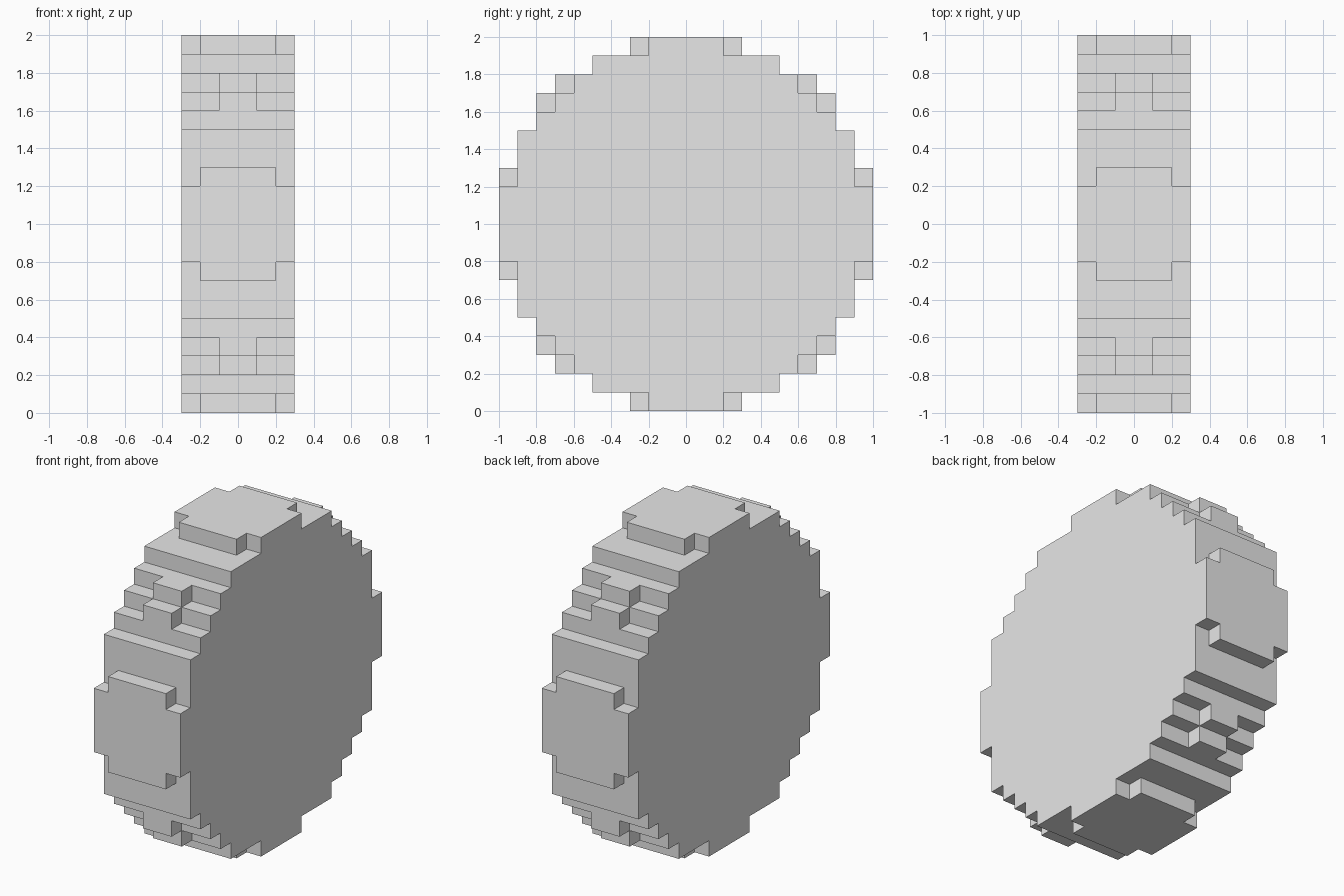
import bpy
import bmesh
import math
from mathutils import Vector

if "Cube" in bpy.data.objects:
    bpy.data.objects.remove(bpy.data.objects["Cube"], do_unlink=True)

CELL = 0.1

grey = bpy.data.materials.new("plain_grey")
grey.use_nodes = True
colour = (0.8, 0.8, 0.8, 1)
grey.diffuse_color = colour
grey.node_tree.nodes["Principled BSDF"].inputs["Base Color"].default_value = colour

# Half-lengths of the stepped disc, in cells, from the middle row outwards
rim = [10, 10, 9, 9, 9, 8, 7, 6, 5, 2]
# Pads on the four sides get a lip, narrower than the wheel
padded = rim[:]
padded[2], padded[9] = 10, 3
# The diagonals get a narrow stepped stud
studded = padded[:]
studded[6], studded[7] = 8, 7
slices = [studded, padded, rim]


def mirrored(i):
    """Cell index counted outwards from the centre."""
    return i if i >= 0 else -i - 1


cells = {(x, y, z)
         for x in range(-3, 3) for y in range(-10, 10) for z in range(-10, 10)
         if mirrored(y) < slices[mirrored(x)][mirrored(z)]}

# Outer skin of the blocks, then merge flat areas into single faces
bm = bmesh.new()
corners = {}


def corner(p):
    key = tuple(round(c) for c in p)
    if key not in corners:
        corners[key] = bm.verts.new((key[0] * CELL, key[1] * CELL, (key[2] + 10) * CELL))
    return corners[key]


for cell in sorted(cells):
    for axis in range(3):
        for side in (-1, 1):
            normal = Vector((0, 0, 0))
            normal[axis] = side
            if tuple(int(a + b) for a, b in zip(cell, normal)) in cells:
                continue
            u = Vector((0, 0, 0))
            u[(axis + 1) % 3] = 0.5
            v = normal.cross(u)
            mid = Vector(cell) + Vector((0.5, 0.5, 0.5)) + normal / 2
            bm.faces.new([corner(mid + d) for d in (-u - v, u - v, u + v, v - u)])

bmesh.ops.dissolve_limit(bm, angle_limit=math.radians(1), verts=bm.verts[:], edges=bm.edges[:])

mesh = bpy.data.meshes.new("block_wheel")
bm.to_mesh(mesh)
bm.free()
mesh.materials.append(grey)
bpy.context.collection.objects.link(bpy.data.objects.new("block_wheel", mesh))
